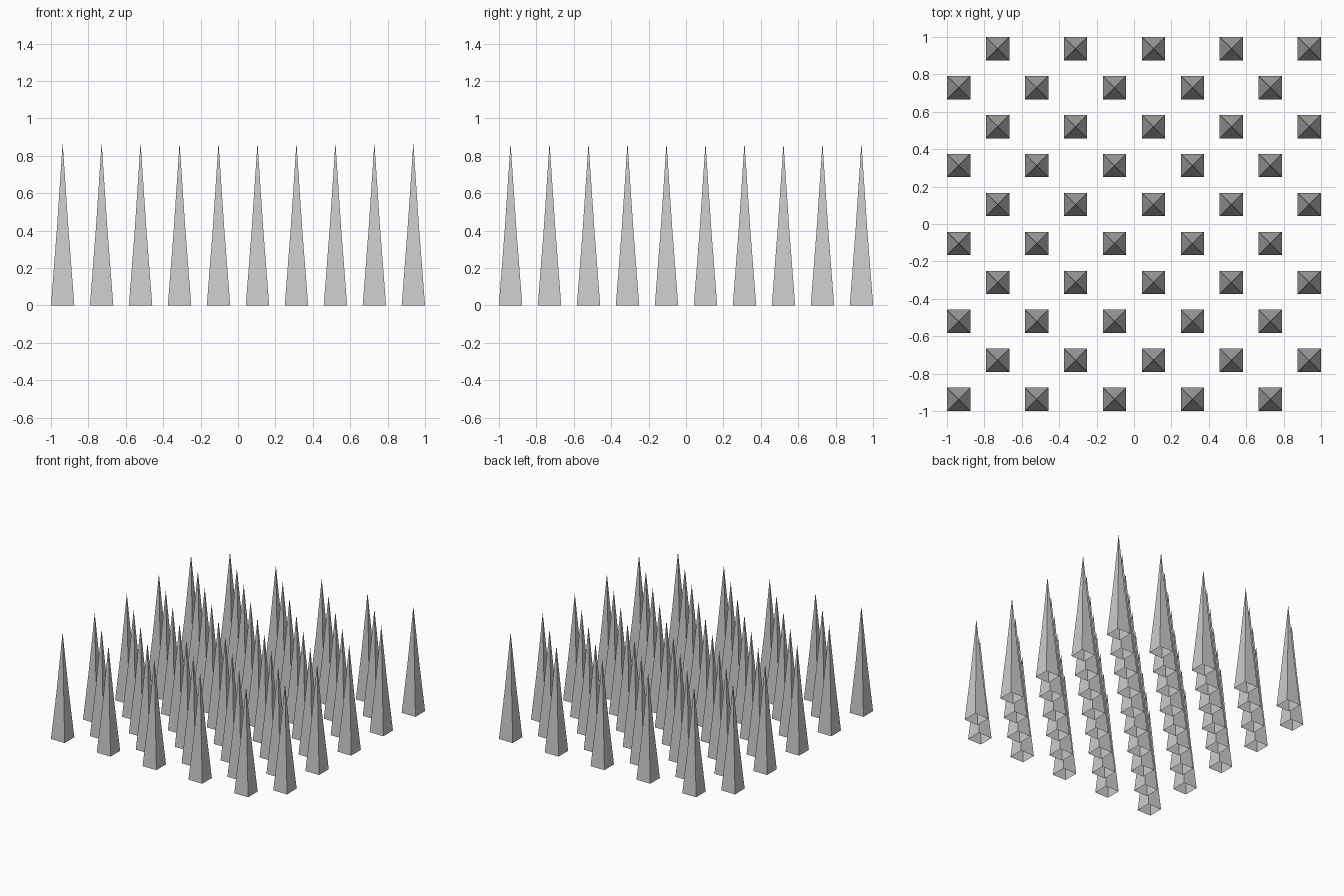
import bpy, bmesh

if "Cube" in bpy.data.objects:
    bpy.data.objects.remove(bpy.data.objects["Cube"])

N = 10                 # checkerboard cells per side
STEP = 1.875 / (N - 1)
# (height, half width) rings of one spike, slightly concave, open underneath
RINGS = [(0.0, 0.0625), (0.40, 0.0315)]
TIP = 0.87


def spike_mesh():
    bm = bmesh.new()
    rings = [[bm.verts.new((sx * r, sy * r, z))
              for sx, sy in ((-1, -1), (1, -1), (1, 1), (-1, 1))]
             for z, r in RINGS]
    tip = bm.verts.new((0, 0, TIP))
    for k in range(4):
        n = (k + 1) % 4
        for lo, hi in zip(rings, rings[1:]):
            bm.faces.new((lo[k], lo[n], hi[n], hi[k]))
        bm.faces.new((rings[-1][k], rings[-1][n], tip))
    mesh = bpy.data.meshes.new("spike")
    bm.to_mesh(mesh)
    bm.free()
    return mesh


# spikes on every other cell
mesh = spike_mesh()
for i in range(N):
    for j in range(N):
        if (i + j) % 2 == 0:
            ob = bpy.data.objects.new(f"spike_{i}_{j}", mesh)
            ob.location = (-0.9375 + i * STEP, -0.9375 + j * STEP, 0)
            bpy.context.collection.objects.link(ob)
